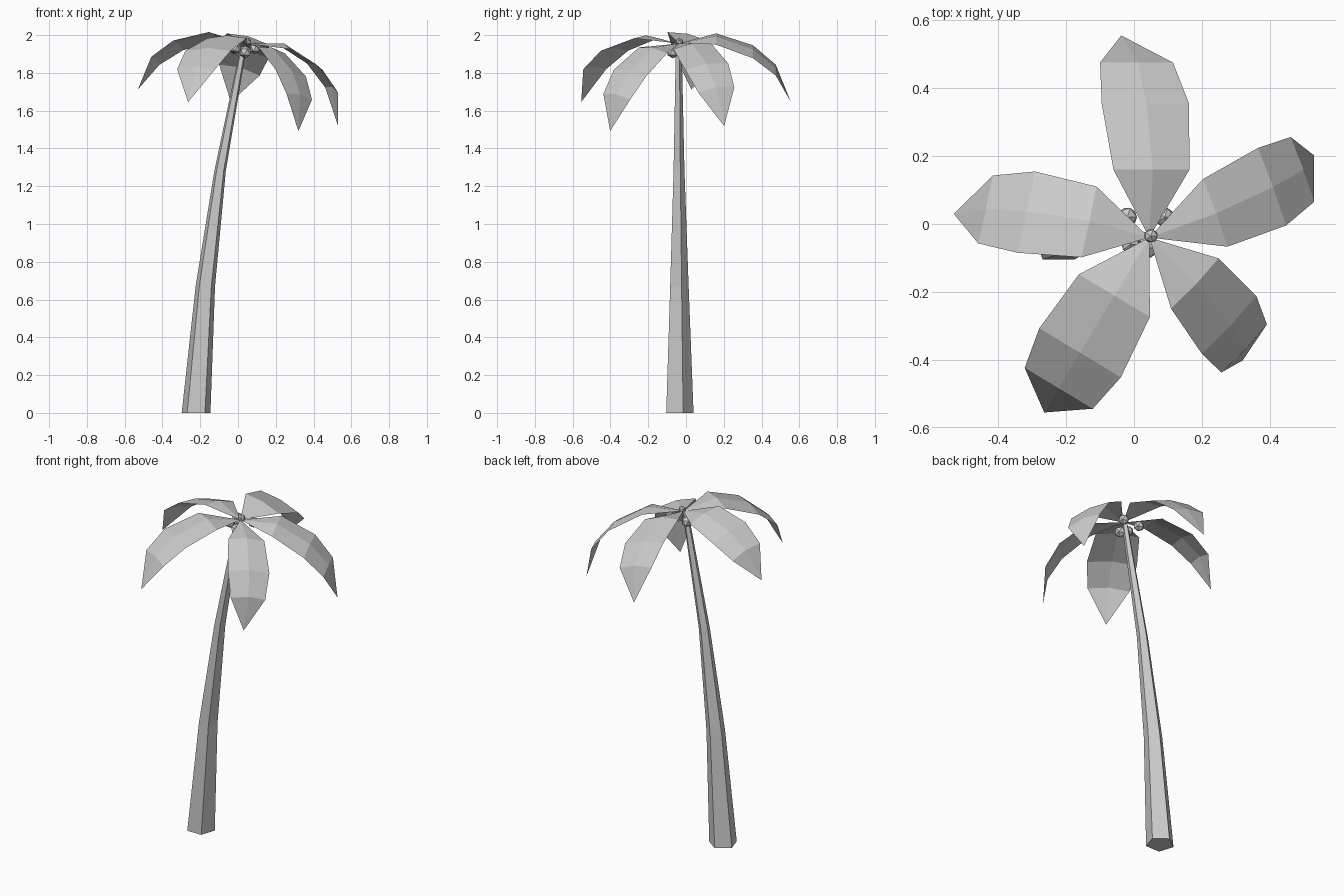
import bpy
import bmesh
from math import radians, cos, sin, pi
from mathutils import Matrix, Vector

cube = bpy.data.objects.get("Cube")
if cube:
    bpy.data.objects.remove(cube, do_unlink=True)

grey = bpy.data.materials.new("light_grey")
grey.use_nodes = True
colour = (0.6, 0.6, 0.6, 1)
grey.diffuse_color = colour
grey.node_tree.nodes["Principled BSDF"].inputs["Base Color"].default_value = colour


def finish(bm, name):
    """Turn a bmesh into a flat-shaded grey object."""
    mesh = bpy.data.meshes.new(name)
    bm.to_mesh(mesh)
    bm.free()
    mesh.materials.append(grey)
    obj = bpy.data.objects.new(name, mesh)
    bpy.context.collection.objects.link(obj)
    return obj


# Trunk: leaning five-sided tube, each ring is (x, z, radius)
bm = bmesh.new()
rings = []
for x, z, radius in [(-0.222, 0, 0.08), (-0.173, 0.67, 0.054),
                     (-0.095, 1.28, 0.032), (0.03, 1.94, 0.017)]:
    angles = [pi / 2 + 2 * pi * i / 5 for i in range(5)]
    rings.append([bm.verts.new((x + radius * cos(a), radius * sin(a) - 0.04, z))
                  for a in angles])
for low, high in zip(rings, rings[1:]):
    for i in range(5):
        j = (i + 1) % 5
        bm.faces.new((low[i], low[j], high[j], high[i]))
bm.faces.new(rings[0][::-1])
bm.faces.new(rings[-1])
finish(bm, "trunk")

# Fronds: one drooping ridged leaf, turned and scaled around the crown
CROWN = Vector((0.045, -0.04, 1.955))
STATIONS = [(0.2, 0.04, 0.122), (0.395, -0.03, 0.14), (0.515, -0.13, 0.117)]
TIP = (0.595, 0, -0.32)
RIDGE = 0.015


def frond(name, yaw, pitch, roll, size, width):
    bm = bmesh.new()
    base = bm.verts.new((0, 0, 0))
    rows = [[bm.verts.new((r, side * half * width, h - RIDGE * abs(side)))
             for side in (-1, 0, 1)] for r, h, half in STATIONS]
    tip = bm.verts.new(TIP)
    for k in (0, 1):
        bm.faces.new((base, rows[0][k], rows[0][k + 1]))
        for near, far in zip(rows, rows[1:]):
            bm.faces.new((near[k], far[k], far[k + 1], near[k + 1]))
        bm.faces.new((rows[-1][k], tip, rows[-1][k + 1]))
    turn = (Matrix.Translation(CROWN) @ Matrix.Rotation(radians(yaw), 4, "Z")
            @ Matrix.Rotation(radians(roll), 4, "X")
            @ Matrix.Rotation(radians(-pitch), 4, "Y") @ Matrix.Scale(size, 4))
    bm.transform(turn)
    finish(bm, name)


frond("frond_back", 90, 0, 15, 1, 0.95)
frond("frond_right", 168, 5, 12, 0.93, 0.96)
frond("frond_front_right", 239, 1, 0, 1, 1)
frond("frond_front_left", -43.5, -18, -9, 0.96, 0.88)
frond("frond_left", 20, -11, 8, 1.03, 0.85)


# Nuts: faceted balls tucked under the fronds
def nut(name, place, radius):
    bm = bmesh.new()
    bmesh.ops.create_icosphere(bm, subdivisions=1, radius=radius,
                               matrix=Matrix.Translation(place))
    finish(bm, name)


nut("nut_front", (0.04, -0.07, 1.91), 0.034)
nut("nut_back_right", (-0.02, 0.02, 1.93), 0.032)
nut("nut_back_left", (0.09, 0.02, 1.93), 0.032)
nut("nut_right", (-0.01, -0.06, 1.93), 0.03)

# Crown bud: small knob where the fronds meet
nut("crown_bud", (0.05, -0.035, 1.965), 0.022)
